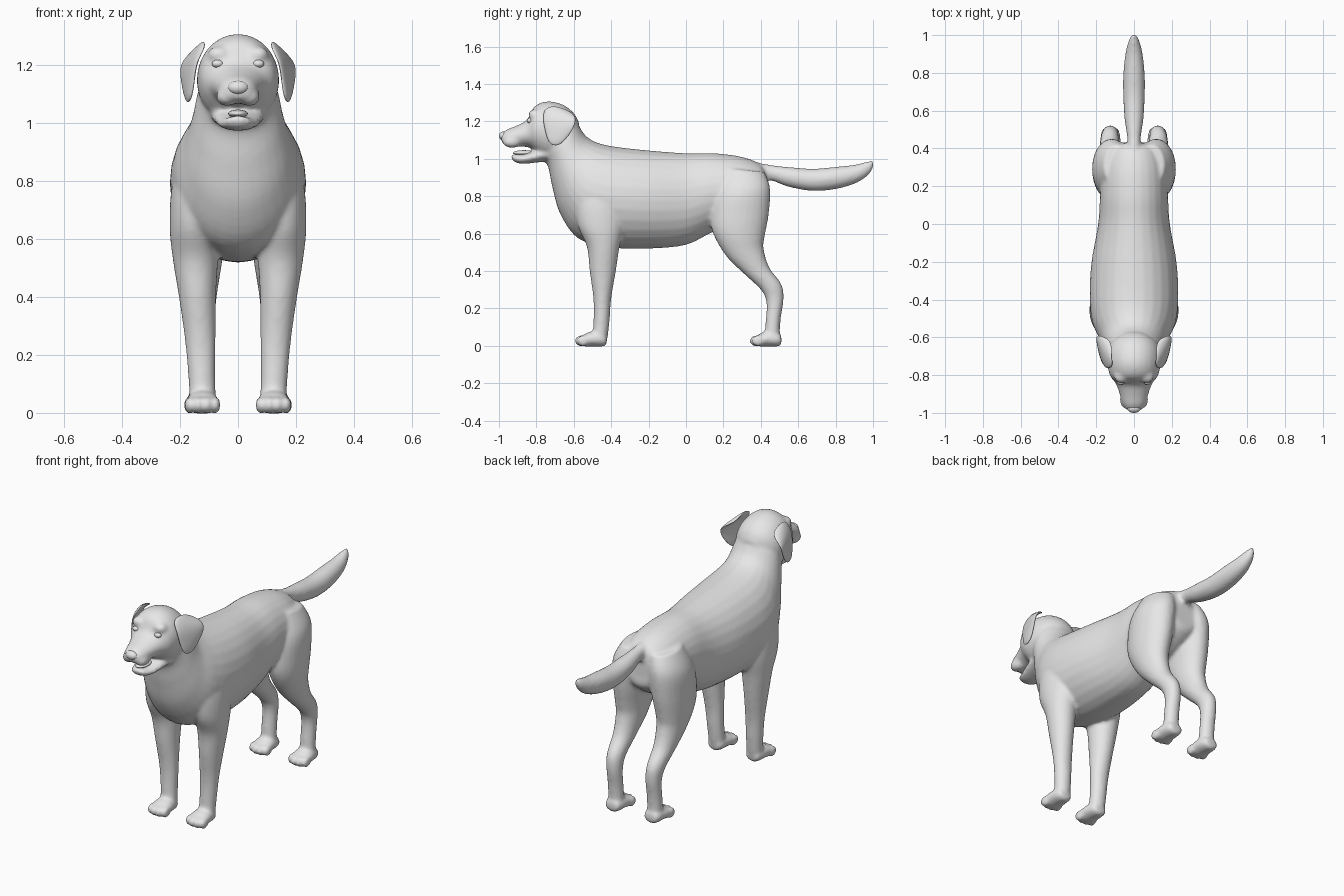
import bpy
import bmesh
import math
from mathutils import Matrix, Vector

cube = bpy.data.objects.get("Cube")
if cube:
    bpy.data.objects.remove(cube, do_unlink=True)

coat = bpy.data.materials.new("light grey")
coat.use_nodes = True
grey = (0.8, 0.8, 0.8, 1)
coat.diffuse_color = grey
for node in coat.node_tree.nodes:
    if node.type == "BSDF_PRINCIPLED":
        node.inputs["Base Color"].default_value = grey


def finish(bm, name):
    """Turn a bmesh into a smooth shaded object with the coat material."""
    bmesh.ops.recalc_face_normals(bm, faces=bm.faces)
    for face in bm.faces:
        face.smooth = True
    mesh = bpy.data.meshes.new(name)
    bm.to_mesh(mesh)
    bm.free()
    mesh.materials.append(coat)
    obj = bpy.data.objects.new(name, mesh)
    bpy.context.collection.objects.link(obj)
    return obj


def spline(a, b, c, d, t):
    """Smooth blend from ring b to ring c."""
    return [q + t / 2 * (r - p + t * (2 * p - 5 * q + 4 * r - s
            + t * (3 * (q - r) + s - p)))
            for p, q, r, s in zip(a, b, c, d)]


def loft(bm, rings, side=1, centre=None, sides=28, steps=5):
    """Skin elliptical rings, each given as two opposite rim points
    (y, z, y, z), a half width and, for limbs, a sideways centre."""
    rows = [tuple(r) if len(r) > 5 else tuple(r) + (0,) for r in rings]
    last = len(rows) - 1
    fine = []
    for i in range(last):
        four = [rows[min(max(i + k, 0), last)] for k in (-1, 0, 1, 2)]
        fine += [spline(*four, s / steps) for s in range(steps)]
    fine.append(rows[last])
    loops = []
    for ya, za, yb, zb, width, x in fine:
        middle = Vector((side * x, (ya + yb) / 2, (za + zb) / 2))
        up = Vector((0, ya - yb, za - zb)) / 2
        across = Vector((width, 0, 0))
        angles = [math.tau * k / sides for k in range(sides)]
        loops.append([bm.verts.new(middle + up * math.cos(a)
                                   + across * math.sin(a)) for a in angles])
    for low, high in zip(loops, loops[1:]):
        for k in range(sides):
            n = (k + 1) % sides
            bm.faces.new((low[k], low[n], high[n], high[k]))
    bm.faces.new(loops[0])
    bm.faces.new(loops[-1])


def ellipsoid(bm, centre, size):
    matrix = Matrix.Translation(centre) @ Matrix.Diagonal((*size, 1))
    bmesh.ops.create_uvsphere(bm, u_segments=24, v_segments=16,
                              radius=1, matrix=matrix)


# Rump, barrel, chest and neck
torso = [
    (.43, .92, .43, .79, .05), (.4, .97, .42, .72, .12),
    (.3, 1.01, .3, .64, .17), (.15, 1.03, .15, .61, .18),
    (0, 1.03, 0, .54, .19), (-.2, 1.045, -.2, .52, .225),
    (-.38, 1.065, -.39, .525, .235), (-.47, 1.085, -.57, .57, .22),
    (-.52, 1.11, -.67, .7, .185), (-.55, 1.14, -.715, .85, .16),
    (-.58, 1.19, -.735, .95, .145), (-.61, 1.23, -.76, 1, .13),
]
# Skull and upper muzzle
skull = [
    (-.57, 1.19, -.6, 1.1, .06), (-.6, 1.245, -.66, 1, .12),
    (-.66, 1.29, -.7, .99, .14), (-.74, 1.307, -.76, 1, .14),
    (-.81, 1.28, -.8, 1.03, .126), (-.85, 1.21, -.835, 1.06, .098),
    (-.9, 1.18, -.89, 1.065, .078), (-.96, 1.155, -.95, 1.07, .06),
    (-.99, 1.13, -.985, 1.085, .036),
]
jaw = [
    (-.72, 1.08, -.72, .99, .1), (-.8, 1.05, -.8, .98, .085),
    (-.87, 1.025, -.87, .973, .066), (-.92, 1.025, -.91, .98, .046),
    (-.935, 1.02, -.93, .995, .025),
]
tail = [
    (.36, .985, .38, .88, .04), (.46, .966, .45, .885, .036),
    (.56, .955, .55, .85, .05), (.68, .947, .68, .828, .057),
    (.8, .957, .81, .84, .056), (.9, .968, .92, .875, .044),
    (.96, .983, .985, .925, .027), (1, .993, 1.005, .975, .009),
]
fore_leg = [
    (-.56, .95, -.32, .95, .06, .11), (-.59, .8, -.33, .8, .08, .145),
    (-.58, .65, -.33, .65, .083, .153), (-.53, .53, -.355, .53, .078, .147),
    (-.515, .4, -.375, .4, .064, .14), (-.495, .25, -.4, .25, .053, .13),
    (-.495, .12, -.408, .14, .047, .125), (-.5, .06, -.42, .04, .046, .122),
    (-.5, .02, -.43, .01, .045, .122),
]
hind_leg = [
    (.2, .95, .42, .93, .07, .09), (.15, .82, .45, .84, .1, .115),
    (.13, .7, .442, .7, .097, .124), (.145, .6, .42, .58, .086, .13),
    (.215, .48, .415, .52, .072, .13), (.31, .385, .445, .42, .057, .13),
    (.4, .3, .51, .33, .047, .128), (.43, .23, .522, .25, .042, .125),
    (.425, .12, .506, .14, .042, .125), (.42, .05, .5, .03, .044, .125),
    (.42, .02, .5, .01, .044, .125),
]
paw = [
    (.075, .05, .075, .01, .03), (.06, .07, .06, -.003, .046),
    (0, .078, 0, -.003, .056), (-.045, .062, -.045, -.003, .057),
    (-.07, .035, -.07, .005, .045),
]

# Everything fleshy is fused into one smooth skin
body = bmesh.new()
for part in (torso, skull, jaw, tail):
    loft(body, part)
for side in (-1, 1):
    for leg, heel, x in ((fore_leg, -.5, .122), (hind_leg, .435, .125)):
        loft(body, leg, side)
        loft(body, [(a + heel, b, c + heel, d, w, x)
                    for a, b, c, d, w in paw], side)
        # Four toes, the middle pair further forward
        for toe in (-1.5, -.5, .5, 1.5):
            reach = heel - .068 + .012 * abs(toe)
            ellipsoid(body, (side * x + toe * .03, reach, .027),
                      (.017, .034, .03))
    # Brows and cheeks
    ellipsoid(body, (side * .066, -.807, 1.235), (.04, .036, .03))
    ellipsoid(body, (side * .038, -.93, 1.09), (.038, .05, .032))
skin = finish(body, "body")
remesh = skin.modifiers.new("fuse", "REMESH")
remesh.mode = "VOXEL"
remesh.voxel_size = .0095
remesh.use_smooth_shade = True
relax = skin.modifiers.new("relax", "SMOOTH")
relax.factor = .5
relax.iterations = 7

# Folded ears: rows run down from the root, each from front to back
ear_rows = [
    [(.108, -.76, 1.272), (.12, -.7, 1.29), (.11, -.61, 1.25)],
    [(.143, -.77, 1.215), (.168, -.68, 1.225), (.208, -.575, 1.215)],
    [(.15, -.757, 1.15), (.182, -.68, 1.15), (.19, -.615, 1.13)],
    [(.163, -.735, 1.08), (.172, -.7, 1.065), (.175, -.67, 1.075)],
]
for side, label in ((1, "left"), (-1, "right")):
    bm = bmesh.new()
    grid = [[bm.verts.new((side * x, y, z)) for x, y, z in row]
            for row in ear_rows]
    for top, low in zip(grid, grid[1:]):
        for k in range(2):
            bm.faces.new((top[k], top[k + 1], low[k + 1], low[k]))
    ear = finish(bm, label + "_ear")
    thick = ear.modifiers.new("thickness", "SOLIDIFY")
    thick.thickness = .02
    thick.offset = 0
    rounding = ear.modifiers.new("rounding", "SUBSURF")
    rounding.levels = rounding.render_levels = 3

    # Eyeball with a slim lid around it
    bm = bmesh.new()
    ellipsoid(bm, (side * .07, -.835, 1.204), (.02, .016, .014))
    finish(bm, label + "_eye")

# Nose pad and tongue
bm = bmesh.new()
ellipsoid(bm, (0, -.975, 1.122), (.036, .025, .024))
finish(bm, "nose")
bm = bmesh.new()
ellipsoid(bm, (0, -.865, 1.032), (.034, .06, .014))
finish(bm, "tongue")
